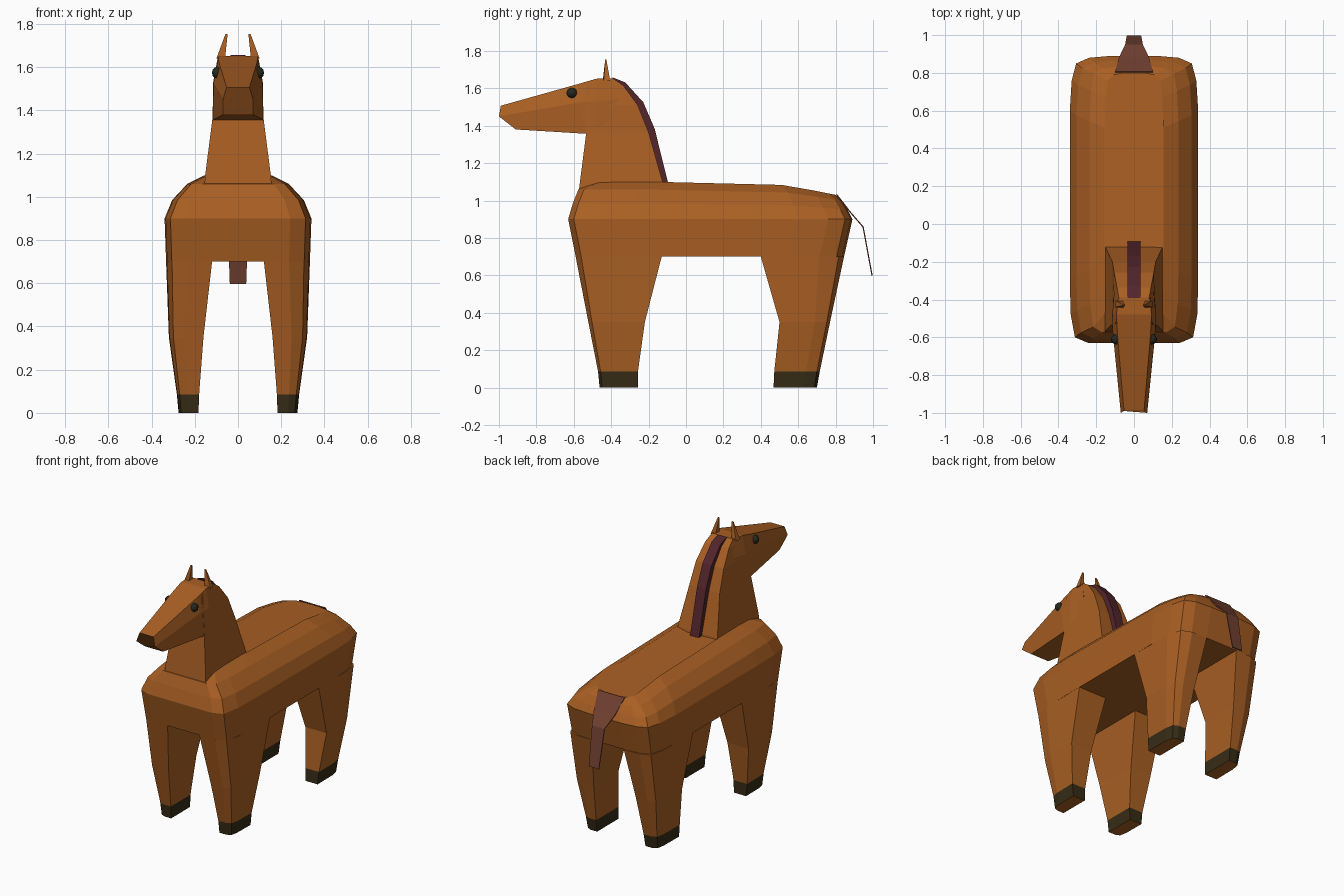
import bpy
import bmesh

if "Cube" in bpy.data.objects:
    bpy.data.objects.remove(bpy.data.objects["Cube"])


def material(name, rgb):
    m = bpy.data.materials.new(name)
    m.diffuse_color = (*rgb, 1)
    m.use_nodes = True
    m.node_tree.nodes["Principled BSDF"].inputs["Base Color"].default_value = m.diffuse_color
    return m


COAT = material("chestnut coat", (0.40, 0.115, 0.017))
HOOF = material("dark hoof", (0.038, 0.025, 0.008))
MANE = material("plum mane", (0.085, 0.018, 0.024))
TAIL = material("brown tail", (0.16, 0.05, 0.03))
EYE = material("black eye", (0.02, 0.022, 0.014))


def finish(bm, name, mats, mirror=False):
    bmesh.ops.recalc_face_normals(bm, faces=bm.faces)
    me = bpy.data.meshes.new(name)
    bm.to_mesh(me)
    bm.free()
    for m in mats:
        me.materials.append(m)
    ob = bpy.data.objects.new(name, me)
    bpy.context.collection.objects.link(ob)
    if mirror:
        ob.modifiers.new("Mirror", 'MIRROR').use_mirror_merge = False
    return ob


def loft(name, rings, mats, mirror=False):
    """Skin a stack of equal-length closed rings and cap both ends."""
    bm = bmesh.new()
    vs = [[bm.verts.new(p) for p in r] for r in rings]
    n = len(rings[0])
    for a, b in zip(vs, vs[1:]):
        for i in range(n):
            j = (i + 1) % n
            bm.faces.new((a[i], a[j], b[j], b[i]))
    bm.faces.new(vs[0])
    bm.faces.new(vs[-1])
    return finish(bm, name, mats, mirror)


# Torso: rounded outlines stacked upward, the rump sloping down at the back
def back_height(y):
    if y < 0.4:
        return 1.0
    if y < 0.6:
        return 1 - (y - 0.4) * 0.75
    return 0.85 - (y - 0.6) * 1.0


def outline(hx, y0, y1, z):
    half = [(0.4, y0), (0.71, y0), (0.92, y0 + 0.03), (0.985, y0 + 0.15),
            (1, y0 + 0.33), (1, y1 - 0.29), (0.97, y1 - 0.13),
            (0.9, y1 - 0.04), (0.7, y1 - 0.01), (0.36, y1)]
    pts = [(hx * k, y) for k, y in half]
    pts += [(-x, y) for x, y in reversed(pts)]
    return [(x, y, 0.9 + (z - 0.9) * back_height(y) if z > 0.9 else z)
            for x, y in pts]


loft("torso", [outline(0.333, -0.59, 0.845, 0.7),
               outline(0.34, -0.63, 0.89, 0.9),
               outline(0.305, -0.605, 0.865, 0.985),
               outline(0.235, -0.575, 0.835, 1.06),
               outline(0.155, -0.49, 0.80, 1.1)], [COAT])


# Legs: outer corners chamfered, tapering to dark hooves
def leg_ring(z, xi, xo, yo, yi):
    w, d = xo - xi, yi - yo
    return [(xi, yo, z), (xi + 0.55 * w, yo, z),
            (xi + 0.87 * w, yo + 0.065 * d, z),
            (xo - 0.02 * w, yo + 0.3 * d, z), (xo, yi, z), (xi, yi, z)]


LEVELS = [(0.7, 0.12, 0.333), (0.35, 0.16, 0.32), (0.085, 0.18, 0.283),
          (0, 0.183, 0.275)]
LEGS = {"front_legs": [(-0.59, -0.13), (-0.522, -0.22), (-0.47, -0.257),
                       (-0.462, -0.257)],
        "hind_legs": [(0.845, 0.4), (0.77, 0.5), (0.715, 0.472),
                      (0.70, 0.468)]}
for name, ys in LEGS.items():
    leg = loft(name, [leg_ring(*lv, *y) for lv, y in zip(LEVELS, ys)],
               [COAT, HOOF], mirror=True)
    for f in leg.data.polygons:
        f.material_index = int(0.001 < f.center.z < 0.085)

# Neck: z, front y, back y, front half width, back half width
NECK = [(1.06, -0.572, -0.118, 0.155, 0.155), (1.1, -0.567, -0.125, 0.152, 0.15),
        (1.365, -0.533, -0.2, 0.118, 0.115), (1.51, -0.54, -0.258, 0.115, 0.105),
        (1.615, -0.53, -0.335, 0.098, 0.09), (1.652, -0.47, -0.39, 0.09, 0.08)]
loft("neck", [[(-a, y0, z), (a, y0, z), (b, y1, z), (-b, y1, z)]
              for z, y0, y1, a, b in NECK], [COAT])


# Head: six-sided sections (half width, y, z) for crown, cheek and jaw
def head_ring(top, mid, low):
    right = [top, mid, low]
    return right + [(-x, y, z) for x, y, z in reversed(right)]


loft("head", [head_ring((0.053, -0.99, 1.507), (0.07, -1.0, 1.45), (0.07, -0.91, 1.38)),
              head_ring((0.088, -0.58, 1.622), (0.113, -0.57, 1.525), (0.117, -0.535, 1.357)),
              head_ring((0.093, -0.48, 1.651), (0.115, -0.48, 1.53), (0.116, -0.48, 1.37)),
              head_ring((0.085, -0.40, 1.653), (0.105, -0.36, 1.54), (0.11, -0.36, 1.40))],
     [COAT])

# Ears
loft("ears", [[(0.06, -0.445, 1.64), (0.1, -0.44, 1.64), (0.097, -0.405, 1.64), (0.062, -0.405, 1.64)],
              [(0.048, -0.432, 1.755), (0.058, -0.432, 1.755), (0.058, -0.426, 1.755), (0.048, -0.426, 1.755)]],
     [COAT], mirror=True)

# Eyes
bm = bmesh.new()
bmesh.ops.create_uvsphere(bm, u_segments=10, v_segments=6, radius=0.028)
bmesh.ops.translate(bm, verts=bm.verts, vec=(0.094, -0.61, 1.575))
finish(bm, "eyes", [EYE], mirror=True)

# Mane: raised strip along the back of the neck (outer y, z, inner y, z)
CREST = [(-0.092, 1.08, -0.14, 1.08), (-0.168, 1.385, -0.22, 1.37),
         (-0.228, 1.525, -0.28, 1.5), (-0.325, 1.632, -0.36, 1.6),
         (-0.392, 1.658, -0.395, 1.63)]
loft("mane", [[(-0.034, y, z), (0.034, y, z), (0.034, v, w), (-0.034, v, w)]
              for y, z, v, w in CREST], [MANE])

# Tail: thin tapering strap hanging behind the rump (half width, y, z)
STRAP = [(0.1, 0.808, 1.034), (0.078, 0.885, 0.935), (0.047, 0.95, 0.86), (0.038, 0.998, 0.6)]
loft("tail", [[(-a, y, z), (a, y, z), (a, y - 0.006, z - 0.003), (-a, y - 0.006, z - 0.003)]
              for a, y, z in STRAP], [TAIL])
